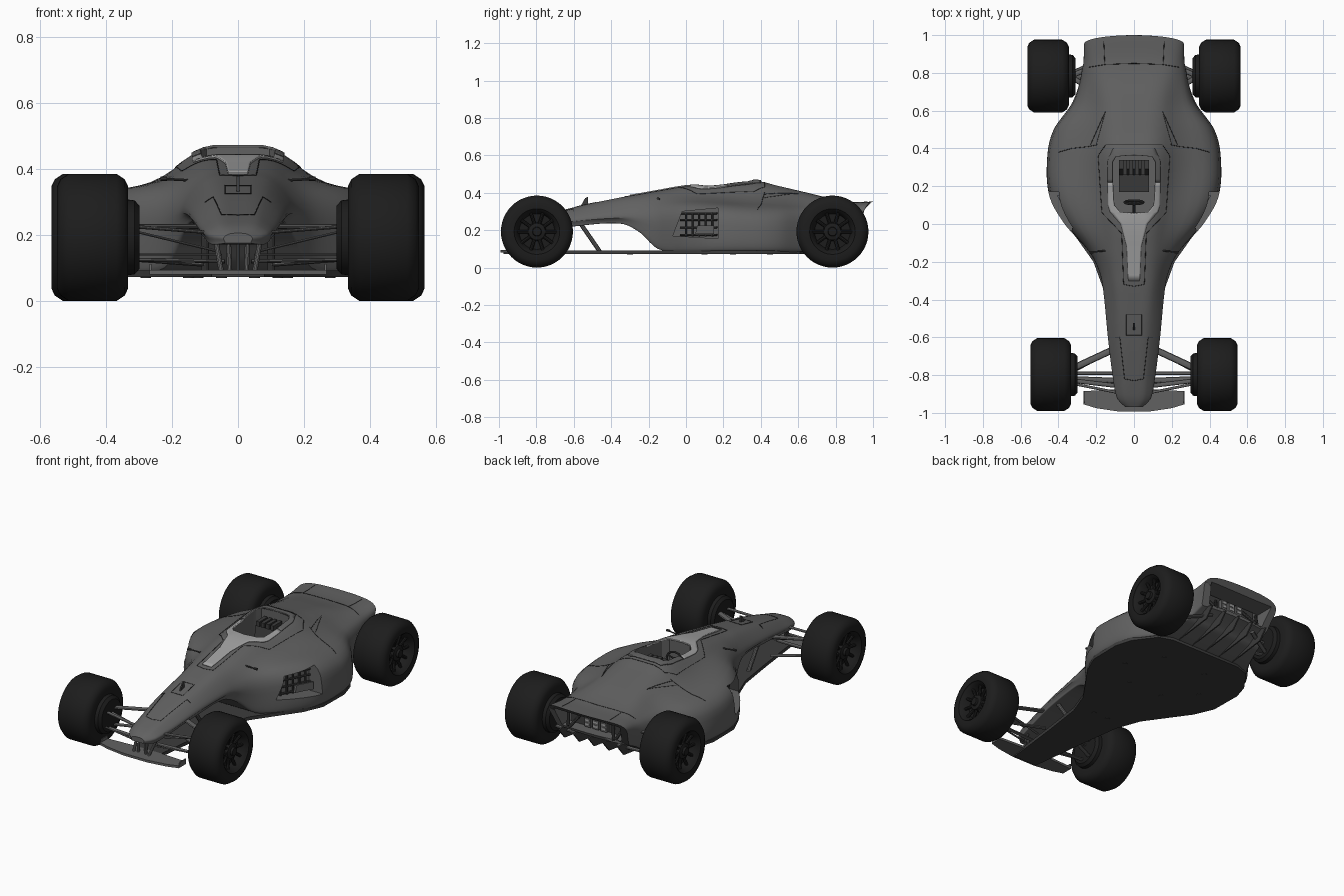
import bpy, bmesh
from math import sin, cos, pi, radians
from mathutils import Vector as V

if "Cube" in bpy.data.objects:
    bpy.data.objects.remove(bpy.data.objects["Cube"])

def mat(name, v):
    m = bpy.data.materials.new(name)
    m.diffuse_color = (v, v, v, 1)
    m.use_nodes = True
    m.node_tree.nodes["Principled BSDF"].inputs["Base Color"].default_value = m.diffuse_color
    return m
PAINT, TRIM, DARK, RUBBER, SEAM = (mat(n, v) for n, v in (
    ("paint", .12), ("trim", .36), ("dark", .045), ("rubber", .012), ("seam", .02)))

def modify(o, kind, **kw):
    m = o.modifiers.new(kind.lower(), kind)
    for k, v in kw.items():
        setattr(m, k, v)
    return m

def smooth(o, angle):
    bpy.ops.object.select_all(action='DESELECT')
    o.select_set(True)
    bpy.context.view_layer.objects.active = o
    bpy.ops.object.shade_smooth_by_angle(angle=radians(angle))

def make(name, verts, faces, m, mirror=False, angle=35):
    bm = bmesh.new()
    vs = [bm.verts.new(v) for v in verts]
    for f in faces:
        bm.faces.new([vs[i] for i in f])
    bmesh.ops.remove_doubles(bm, verts=bm.verts, dist=1e-5)
    bmesh.ops.recalc_face_normals(bm, faces=bm.faces)
    me = bpy.data.meshes.new(name)
    bm.to_mesh(me)
    o = bpy.data.objects.new(name, me)
    bpy.context.collection.objects.link(o)
    me.materials.append(m)
    smooth(o, angle)
    if mirror:
        modify(o, 'MIRROR')
    return o

def grid(rows, cols, close=False):
    return [(i*cols+j, i*cols+(j+1) % cols, (i+1)*cols+(j+1) % cols, (i+1)*cols+j)
            for i in range(rows-1) for j in range(cols if close else cols-1)]

def prism(name, pts, ext, m, mirror=False):
    n = len(pts)
    vs = [V(p) for p in pts] + [V(p)+V(ext) for p in pts]
    fs = [tuple(range(n)), tuple(range(n, 2*n))] + [(i, (i+1) % n, n+(i+1) % n, n+i) for i in range(n)]
    return make(name, vs, fs, m, mirror)

def box(name, c, s, m, mirror=False):
    x, y, z = (c[i]-s[i]/2 for i in range(3))
    return prism(name, [(x, y, z), (x+s[0], y, z), (x+s[0], y+s[1], z), (x, y+s[1], z)], (0, 0, s[2]), m, mirror)

def rods(name, segs, m, mirror=True, flat=1, n=10):
    vs, fs = [], []
    for a, b, r in segs:
        a, b = V(a), V(b)
        d = (b-a).normalized()
        u = d.cross(V((0, 0, 1)) if abs(d.z) < .8 else V((0, 1, 0))).normalized()
        v, k = d.cross(u), len(vs)
        for p in (a, b):
            vs += [p + u*r*cos(2*pi*i/n) + v*r*flat*sin(2*pi*i/n) for i in range(n)]
        fs += [tuple(k+i for i in range(n)), tuple(k+n+i for i in range(n))]
        fs += [(k+i, k+(i+1) % n, k+n+(i+1) % n, k+n+i) for i in range(n)]
    return make(name, vs, fs, m, mirror)

def lathe(name, prof, x0, y0, m, closed=False, n=48):
    vs = [(x0+x, y0+r*cos(2*pi*i/n), .1925+r*sin(2*pi*i/n)) for x, r in prof for i in range(n)]
    fs, k = grid(len(prof), n, True), (len(prof)-1)*n
    if closed:
        fs += [(k+i, k+(i+1) % n, (i+1) % n, i) for i in range(n)]
    return make(name, vs, fs, m, True)

# Body stations: y, top z, top width, slope foot x/z, flank x/z, sill x/z
ST = [(-.97, .205, .02, .035, .20, .045, .19, .04, .175),
      (-.93, .228, .045, .07, .215, .09, .20, .08, .17),
      (-.80, .268, .055, .085, .25, .118, .22, .105, .19),
      (-.60, .322, .06, .10, .30, .143, .255, .13, .22),
      (-.35, .375, .075, .12, .345, .17, .275, .15, .235),
      (-.25, .392, .08, .135, .357, .187, .28, .18, .19),
      (-.15, .41, .09, .155, .367, .235, .29, .235, .10),
      (0, .435, .10, .19, .37, .35, .32, .37, .085),
      (.15, .442, .115, .22, .365, .425, .325, .452, .085),
      (.36, .465, .12, .24, .36, .44, .305, .462, .085),
      (.50, .435, .125, .24, .352, .405, .30, .428, .085),
      (.65, .40, .135, .225, .34, .31, .295, .325, .09),
      (.85, .354, .16, .23, .337, .275, .295, .265, .15),
      (1.0, .352, .18, .245, .34, .27, .312, .25, .19)]

def slope(i):
    a, b = ST[max(i-1, 0)], ST[min(i+1, len(ST)-1)]
    return [(q-p)/(b[0]-a[0]) for p, q in zip(a, b)]

def section(y):
    i = max(k for k in range(len(ST)-1) if ST[k][0] <= y or k == 0)
    a, b = ST[i], ST[i+1]
    h = b[0]-a[0]
    t = (y-a[0])/h
    _, zt, tw, b1, zb, w, zw, wl, zl = [
        p*(2*t**3-3*t*t+1) + q*(3*t*t-2*t**3) + h*m*(t**3-2*t*t+t) + h*n*(t**3-t*t)
        for p, q, m, n in zip(a, b, slope(i), slope(i+1))]
    P = [(0, zt), (tw, zt), (b1, zb), (w, zw), (wl, zl+.35*(zw-zl)), (wl*.98, zl), (wl*.9, zl), (0, zl)]
    for _ in range(2):
        Q = [P[0]]
        for (x, z), (u, v) in zip(P, P[1:]):
            Q += [(x*.75+u*.25, z*.75+v*.25), (x*.25+u*.75, z*.25+v*.75)]
        P = Q + [P[-1]]
    return P

def top_z(x, y):
    P = section(y)
    for (a, z), (b, w) in zip(P, P[1:]):
        if a <= abs(x) <= b and b > a:
            return z + (w-z)*(abs(x)-a)/(b-a)
    return P[0][1]

# Main body shell
N, vs = 90, []
for i in range(N):
    y = -.97 + 1.97*i/(N-1)
    P = section(y)
    s = max(0, (y-.8)/.2)
    ring = P + [(-x, z) for x, z in P[-2:0:-1]]
    vs += [(x, y - s*(.5*(P[0][1]-z)+.35*x*x), z) for x, z in ring]
M = len(ring)
body = make("body_shell", vs, grid(N, M, True) + [tuple(range(M)), tuple(range((N-1)*M, N*M))], PAINT)

# Cockpit, side inlet and tail openings
hole = [(.07, .06), (.10, .09), (.112, .15), (.112, .33), (.095, .362)]
hole += [(-x, y) for x, y in hole[::-1]]
cuts = [prism("cockpit_cutter", [(x, y, .2) for x, y in hole], (0, 0, .4), DARK),
        prism("inlet_cutter", [(.275+.52*y, y, z) for y, z in ((-.07, .17), (-.02, .30), (.17, .318), (.17, .155))],
              (.3, 0, 0), DARK, True),
        prism("tail_cutter", [(.225, .84, .322), (.2, .84, .207), (-.2, .84, .207), (-.225, .84, .322)], (0, .3, 0), DARK)]
for c in cuts:
    m = modify(body, 'BOOLEAN', operation='DIFFERENCE', solver='EXACT', object=c)
    bpy.context.view_layer.objects.active = body
    bpy.ops.object.modifier_apply(modifier=m.name)
    bpy.data.objects.remove(c)
smooth(body, 30)

# Cockpit trim and surround, draped on the shell
def drape(name, rows, m, off):
    pts = []
    for a, b in zip(rows, rows[1:]):
        for k in range(6):
            y, i, o = (p+(q-p)*k/6 for p, q in zip(a, b))
            pts.append((y, i, o))
    pts.append(rows[-1])
    o = make(name, [(i+(o-i)*j/6, y, top_z(i+(o-i)*j/6, y)+off) for y, i, o in pts for j in range(7)],
             grid(len(pts), 7), m, True)
    modify(o, 'SOLIDIFY', thickness=.008, offset=0)
drape("windscreen_trim", [(-.30, 0, .03), (-.12, 0, .038), (0, 0, .07), (.055, 0, .118), (.065, .075, .126),
                          (.10, .105, .136), (.22, .112, .138)], TRIM, .002)
drape("cockpit_surround", [(.22, .112, .138), (.33, .112, .138), (.358, .095, .13), (.364, 0, .125), (.40, 0, .11)], PAINT, .003)

# Panel seams following the shell
def seam(name, pts, closed=False):
    cu = bpy.data.curves.new(name, 'CURVE')
    cu.dimensions, cu.bevel_depth, cu.bevel_resolution = '3D', .0016, 0
    path = [(a[0]+(b[0]-a[0])*k/8, a[1]+(b[1]-a[1])*k/8) for a, b in zip(pts, pts[1:]) for k in range(8)] + [pts[-1]]
    sp = cu.splines.new('POLY')
    sp.points.add(len(path)-1)
    for p, (x, y) in zip(sp.points, path):
        p.co = (x, y, top_z(x, y)+.0005, 1)
    o = bpy.data.objects.new(name, cu)
    bpy.context.collection.objects.link(o)
    cu.materials.append(SEAM)
    modify(o, 'MIRROR')
seam("cockpit_seam", [(0, -.33), (.055, -.32), (.065, -.05), (.17, .06), (.19, .36), (.15, .42), (0, .42)])
seam("nose_hatch_seam", [(0, -.83), (.05, -.82), (.075, -.60), (.10, -.60)])
seam("sensor_hatch_seam", [(0, -.48), (.04, -.48), (.04, -.59), (0, -.59)])
seam("shoulder_seam", [(.19, .42), (.24, .41), (.33, .40), (.40, .38)])
seam("engine_cover_seam", [(.23, .42), (.15, .60), (.20, .42)])
seam("tail_seam", [(0, .85), (.15, .845), (.24, .83)])
seam("tail_panel_seam", [(.155, .85), (.16, .97)])

# Cockpit interior
prism("seat", [(-.08, .17, .21), (-.08, .33, .21), (-.08, .34, .41), (-.08, .29, .41), (-.08, .26, .26), (-.08, .17, .25)], (.16, 0, 0), DARK)
for i in range(4):
    box("headrest_pad", (-.048+.032*i, .30, .415), (.022, .08, .03), DARK)
rods("steering_wheel", [((.05*cos(a), .115-.01*sin(a), .36+.035*sin(a)), (.05*cos(a+pi/6), .115-.01*sin(a+pi/6), .36+.035*sin(a+pi/6)), .006)
     for a in [k*pi/6 for k in range(12)]] + [((0, .115, .36), (.048, .112, .37), .005), ((0, .05, .33), (0, .115, .36), .008)], DARK)

# Side inlet radiators
X = lambda y, d=.012: .275+.52*y+d
rods("radiator_grille", [((X(y), y, .165), (X(y), y, .295), .006) for y in (0, .035, .07, .105, .14)]
     + [((X(-.03), -.03, z), (X(.165), .165, z), .006) for z in (.175, .215, .255, .29)], DARK)
prism("inlet_vane", [(.34, .05, .18), (.345, .06, .225), (.395, .15, .225), (.395, .15, .18)], (.012, 0, 0), PAINT, True)

# Floor plate and sensors
half = [(.08, -.975), (.125, -.6), (.16, -.35), (.215, -.2), (.30, -.08), (.40, .06), (.452, .18), (.455, .38), (.425, .48), (.33, .61), (.24, .64)]
prism("floor", [(x, y, .072) for x, y in half] + [(-x, y, .072) for x, y in half[::-1]], (0, 0, .02), DARK)
rods("floor_plugs", [((x, y, .07), (x, y, .08), .016) for x, y in ((.12, .1), (.28, .25), (.15, .45), (.05, -.3))], DARK, n=16)

# Front wing with end plates and nose pylons
w = [(.08, -.993), (.2, -.975), (.265, -.955), (.265, -.885), (.09, -.875)]
prism("front_wing", [(x, y, .08) for x, y in w] + [(-x, y, .08) for x, y in w[::-1]], (0, 0, .014), PAINT)
prism("front_wing_tip", [(.262, -.955, .08), (.262, -.885, .08), (.262, -.885, .112), (.262, -.94, .112)], (.006, 0, 0), PAINT, True)
rods("nose_pylons", [((.025, -.93, .085), (.03, -.91, .20), .008), ((.05, -.94, .085), (.07, -.86, .20), .008),
                     ((.0, -.90, .085), (0, -.88, .20), .006), ((.10, -.46, .085), (.10, -.56, .23), .012)], PAINT)

# Front and rear suspension
rods("front_wishbones", [((.06, -.86, .205), (.315, -.83, .225), .012), ((.10, -.66, .225), (.315, -.76, .225), .018),
                         ((.04, -.83, .12), (.315, -.82, .125), .014), ((.11, -.66, .11), (.315, -.77, .125), .014),
                         ((.06, -.79, .15), (.31, -.79, .21), .009), ((.05, -.90, .14), (.30, -.85, .14), .007)], PAINT, flat=.45)
rods("rear_wishbones", [((.15, .70, .14), (.32, .77, .125), .014), ((.15, .88, .165), (.32, .80, .125), .014),
                        ((.2, .70, .25), (.32, .77, .25), .014), ((.2, .84, .25), (.32, .79, .25), .014),
                        ((.15, .783, .1925), (.33, .783, .1925), .018)], PAINT, flat=.6)

# Small probes on the cowl and nose
rods("side_probe", [((.14, -.14, .365), (.235, -.15, .37), .004), ((.215, -.15, .37), (.235, -.15, .37), .007)], DARK)
prism("nose_sensor", [(-.004, -.565, .325), (-.004, -.525, .335), (-.004, -.525, .378), (-.004, -.54, .37)], (.008, 0, 0), DARK)

# Tail vents, braces and diffuser fins
box("tail_panel", (0, .846, .263), (.36, .012, .105), DARK)
for x in (-.055, 0, .055):
    box("tail_vent", (x, .862, .258), (.042, .025, .085), PAINT)
    for k in range(3):
        box("tail_vent_slot", (x, .875, .234+.025*k), (.028, .006, .012), TRIM)
rods("tail_braces", [((.10, .85, .29), (.15, .915, .205), .009), ((.2, .85, .30), (.16, .91, .21), .009)], DARK)
for x in (-.2, -.1, 0, .1, .2):
    prism("diffuser_fin", [(x-.004, .62, .085), (x-.004, .89, .12), (x-.004, .945, .185), (x-.004, .88, .20), (x-.004, .62, .11)], (.008, 0, 0), DARK)

# Wheels
for end, x0, y0, wd in (("front", .333, -.797, .215), ("rear", .345, .783, .22)):
    lathe(end+"_tyre", [(0, .115), (0, .155), (.01, .176), (.035, .1925), (wd-.035, .1925), (wd-.01, .176),
                        (wd, .155), (wd-.002, .122), (wd-.03, .11), (.03, .11)], x0, y0, RUBBER, True)
    lathe(end+"_rim", [(-.035, 0), (-.035, .095), (-.02, .112), (.03, .118), (wd-.03, .118), (wd-.006, .121), (wd-.02, .106),
                       (wd-.06, .095), (wd-.06, .05), (wd-.03, .045), (wd-.025, .025), (wd-.012, .022), (wd-.012, 0)], x0, y0, RUBBER)
    rods(end+"_spokes", [((x0+wd-.045, y0+.04*cos(a), .1925+.04*sin(a)), (x0+wd-.035, y0+.108*cos(a), .1925+.108*sin(a)), .009)
                         for a in [k*pi/5 for k in range(10)]], RUBBER, n=8)
